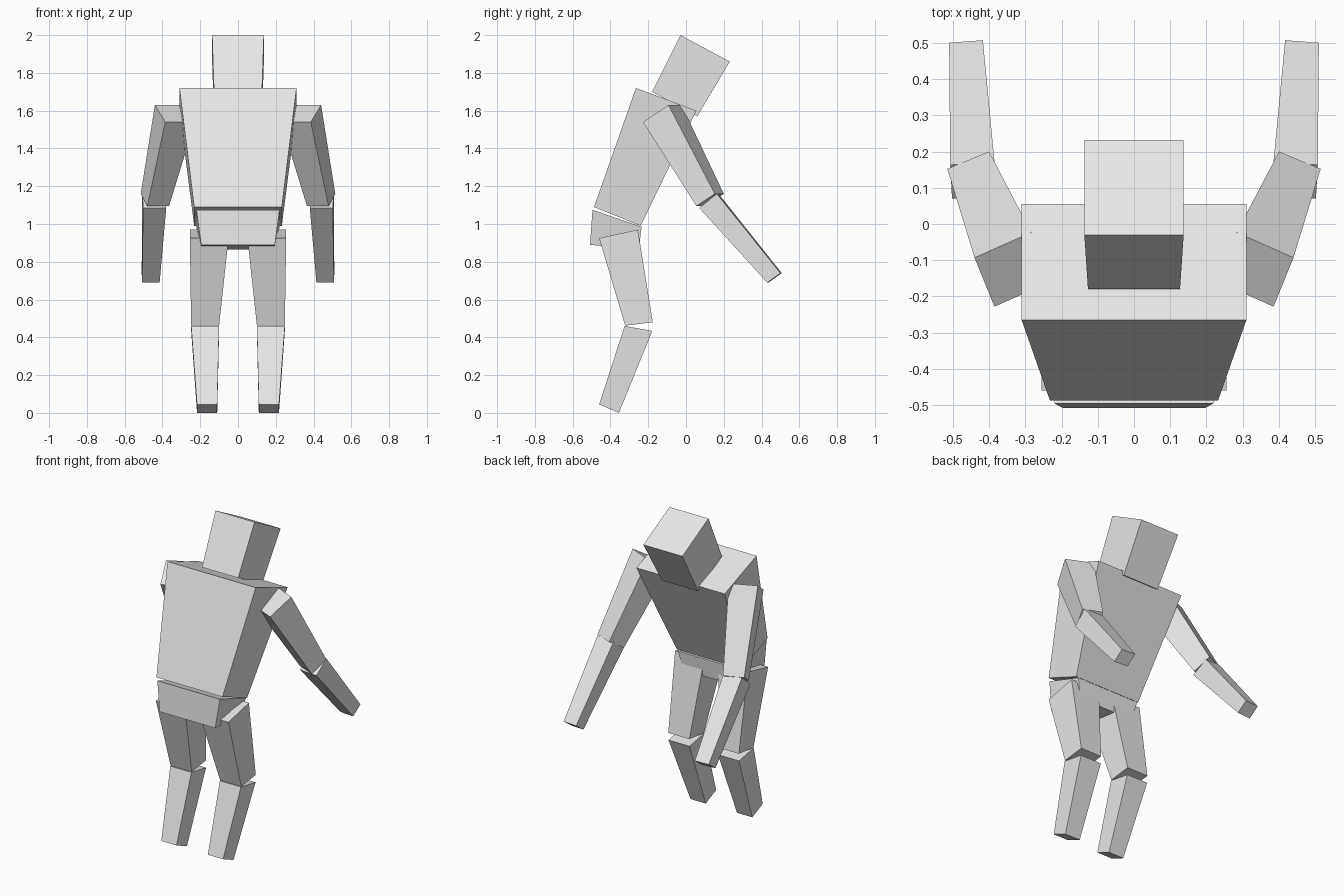
import bpy
import bmesh
from mathutils import Vector

cube = bpy.data.objects.get("Cube")
if cube:
    bpy.data.objects.remove(cube, do_unlink=True)

grey = bpy.data.materials.new("plain_grey")
grey.use_nodes = True
colour = (0.8, 0.8, 0.8, 1)
grey.diffuse_color = colour
grey.node_tree.nodes["Principled BSDF"].inputs["Base Color"].default_value = colour


def quad(corner, across, depth):
    """Four corners of a parallelogram end cap."""
    c, a, d = Vector(corner), Vector(across), Vector(depth)
    return [c, c + a, c + a + d, c + d]


def cap(x_from, x_to, front, back):
    """End cap level in x, from a front (y, z) to a back (y, z)."""
    depth = (0, back[0] - front[0], back[1] - front[1])
    return quad((x_from, *front), (x_to - x_from, 0, 0), depth)


def block(name, top, bottom, side=1):
    """Tapered box between two end caps, mirrored in x for side = -1."""
    bm = bmesh.new()
    loops = [[bm.verts.new((p.x * side, p.y, p.z)) for p in ring] for ring in (top, bottom)]
    for ring in loops:
        bm.faces.new(ring)
    upper, lower = loops
    for i in range(4):
        j = (i + 1) % 4
        bm.faces.new((upper[i], upper[j], lower[j], lower[i]))
    bmesh.ops.recalc_face_normals(bm, faces=bm.faces)
    mesh = bpy.data.meshes.new(name)
    bm.to_mesh(mesh)
    bm.free()
    mesh.materials.append(grey)
    obj = bpy.data.objects.new(name, mesh)
    bpy.context.collection.objects.link(obj)
    return obj


# Head, torso and pelvis on the centre line
block("head",
      cap(-0.137, 0.137, (-0.03, 2.0), (0.232, 1.86)),
      cap(-0.127, 0.127, (-0.18, 1.70), (0.06, 1.57)))
block("torso",
      cap(-0.31, 0.31, (-0.265, 1.72), (0.055, 1.60)),
      cap(-0.232, 0.232, (-0.487, 1.09), (-0.24, 0.99)))
block("pelvis",
      cap(-0.22, 0.22, (-0.495, 1.075), (-0.235, 0.985)),
      cap(-0.195, 0.195, (-0.508, 0.89), (-0.25, 0.865)))

# Arms and legs, once per side
for label, side in (("left", 1), ("right", -1)):
    block(label + "_thigh",
          cap(0.05, 0.255, (-0.46, 0.925), (-0.255, 0.97)),
          cap(0.10, 0.248, (-0.322, 0.462), (-0.176, 0.48)), side)
    block(label + "_shin",
          cap(0.10, 0.248, (-0.325, 0.46), (-0.178, 0.434)),
          cap(0.11, 0.217, (-0.46, 0.045), (-0.355, 0)), side)
    block(label + "_upper_arm",
          quad((0.385, -0.228, 1.54), (-0.157, 0.07, 0), (0.055, 0.135, 0.09)),
          quad((0.48, 0.055, 1.095), (-0.115, 0.048, 0), (0.035, 0.097, 0.065)), side)
    block(label + "_forearm",
          quad((0.502, 0.07, 1.085), (-0.122, 0.01, 0), (0.005, 0.093, 0.075)),
          quad((0.508, 0.43, 0.69), (-0.093, 0.007, 0), (0.002, 0.07, 0.05)), side)
